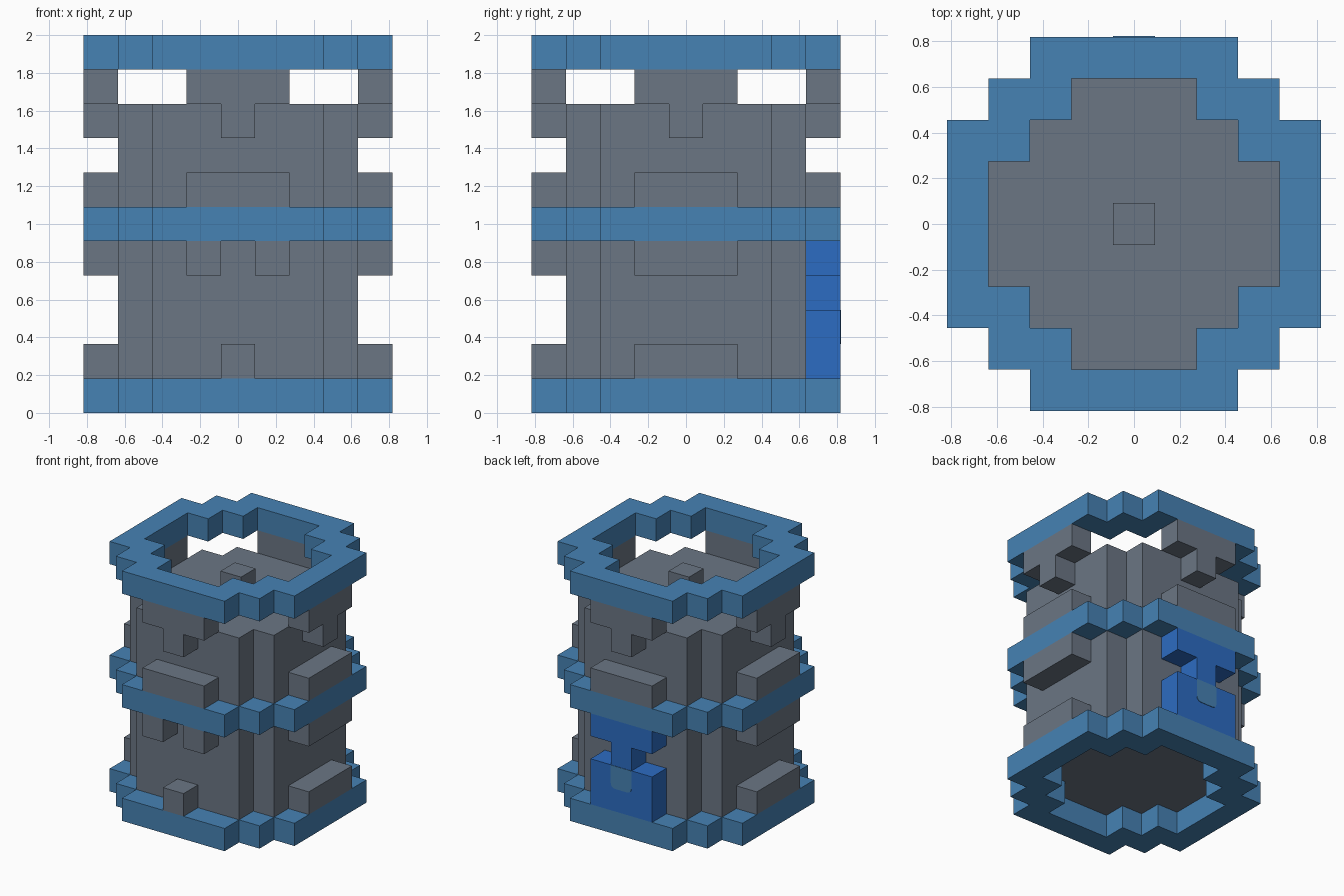
import bpy, bmesh, math
from mathutils import Matrix, Vector

if "Cube" in bpy.data.objects:
    bpy.data.objects.remove(bpy.data.objects["Cube"], do_unlink=True)

U = 2 / 11  # one block


def material(name, rgb):
    lin = [((c / 255 + 0.055) / 1.055) ** 2.4 for c in rgb]
    m = bpy.data.materials.new(name)
    m.use_nodes = True
    m.diffuse_color = (*lin, 1)
    m.node_tree.nodes["Principled BSDF"].inputs["Base Color"].default_value = (*lin, 1)
    return m


STONE = material("slate grey", (107, 118, 132))
TRIM = material("steel blue", (70, 130, 180))
DOOR = material("deep blue", (44, 108, 194))


def finish(name, bm, mat):
    bmesh.ops.recalc_face_normals(bm, faces=bm.faces)
    mesh = bpy.data.meshes.new(name)
    bm.to_mesh(mesh)
    bm.free()
    mesh.materials.append(mat)
    ob = bpy.data.objects.new(name, mesh)
    bpy.context.collection.objects.link(ob)
    return ob


def around(quarter):
    """Repeat a quarter outline four times about the centre."""
    pts = []
    for k in range(4):
        rot = Matrix.Rotation(k * math.pi / 2, 2)
        pts += [rot @ Vector(p) for p in quarter]
    return pts


def prism(name, bottom, top, mat):
    """Closed solid between two matching outlines."""
    bm = bmesh.new()
    a = [bm.verts.new(p) for p in bottom]
    b = [bm.verts.new(p) for p in top]
    bm.faces.new(a)
    bm.faces.new(b)
    n = len(a)
    for i in range(n):
        j = (i + 1) % n
        bm.faces.new((a[i], a[j], b[j], b[i]))
    return finish(name, bm, mat)


def ring(name, level):
    """Stepped collar one block high and one block thick."""
    quarter = [(4.5, 2.5), (3.5, 2.5), (3.5, 3.5), (2.5, 3.5), (2.5, 4.5)]
    outer = around(quarter)
    inner = around([(x - 1, y - 1) for x, y in quarter])
    bm = bmesh.new()
    loops = [[bm.verts.new((p.x * U, p.y * U, z * U)) for p in pts]
             for pts, z in ((outer, level), (outer, level + 1),
                            (inner, level + 1), (inner, level))]
    n = len(outer)
    for s in range(4):
        a, b = loops[s], loops[(s + 1) % 4]
        for i in range(n):
            j = (i + 1) % n
            bm.faces.new((a[i], a[j], b[j], b[i]))
    return finish(name, bm, mat=TRIM)


def relief(name, side, outline, mat=STONE, near=3.5, far=4.5):
    """Extrude an outline (across, height) outward from one side of the tower."""
    rot = Matrix.Rotation(side * math.pi / 2, 3, 'Z')
    layers = [[rot @ Vector((u * U, -d * U, z * U)) for u, z in outline] for d in (near, far)]
    return prism(name, layers[0], layers[1], mat)


def rect(u0, u1, z0, z1):
    return [(u0, z0), (u1, z0), (u1, z1), (u0, z1)]


# Tower body with notched corners
body = around([(3.5, 2.5), (2.5, 2.5), (2.5, 3.5)])
prism("tower_body", [(p.x * U, p.y * U, U) for p in body],
      [(p.x * U, p.y * U, 9 * U) for p in body], STONE)

# Block in the middle of the roof
stud = around([(0.5, 0.5)])
prism("roof_block", [(p.x * U, p.y * U, 9 * U) for p in stud],
      [(p.x * U, p.y * U, 10 * U) for p in stud], STONE)

# Blue collars
for name, level in (("base_ring", 0), ("middle_ring", 5), ("top_ring", 10)):
    ring(name, level)

# Reliefs shared by all four sides
BRACKET = [(-1.5, 10), (-1.5, 9), (-0.5, 9), (-0.5, 8), (0.5, 8), (0.5, 9), (1.5, 9), (1.5, 10)]
SIDES = ("front", "right", "back", "left")
for k, side in enumerate(("front", "plus_x", "back", "minus_x")):
    label = {"plus_x": "left", "minus_x": "right"}.get(side, side)
    relief(label + "_top_bracket", k, BRACKET)
    relief(label + "_upper_ledge", k, rect(-1.5, 1.5, 6, 7))
    if k in (1, 3):
        relief(label + "_lower_lintel", k, rect(-1.5, 1.5, 4, 5))
        relief(label + "_base_ledge", k, rect(-1.5, 1.5, 1, 2))

# Front: two hanging blocks and a single step
relief("front_block_right", 0, rect(-1.5, -0.5, 4, 5))
relief("front_block_left", 0, rect(0.5, 1.5, 4, 5))
relief("front_step", 0, rect(-0.5, 0.5, 1, 2))

# Back: waisted blue door with a round-cornered plate
half = [(1.5, 1), (1.5, 3), (0.5, 3), (0.5, 4), (1.5, 4), (1.5, 5)]
relief("back_door", 2, half + [(-u, z) for u, z in reversed(half)], DOOR)
curve = [(0.3 + 0.2 * math.sin(t * math.pi / 8), 2.2 - 0.2 * math.cos(t * math.pi / 8))
         for t in range(5)]
plate = curve + [(0.5, 3), (-0.5, 3)] + [(-u, z) for u, z in reversed(curve)]
relief("door_plate", 2, plate, TRIM, 4.49, 4.52)
